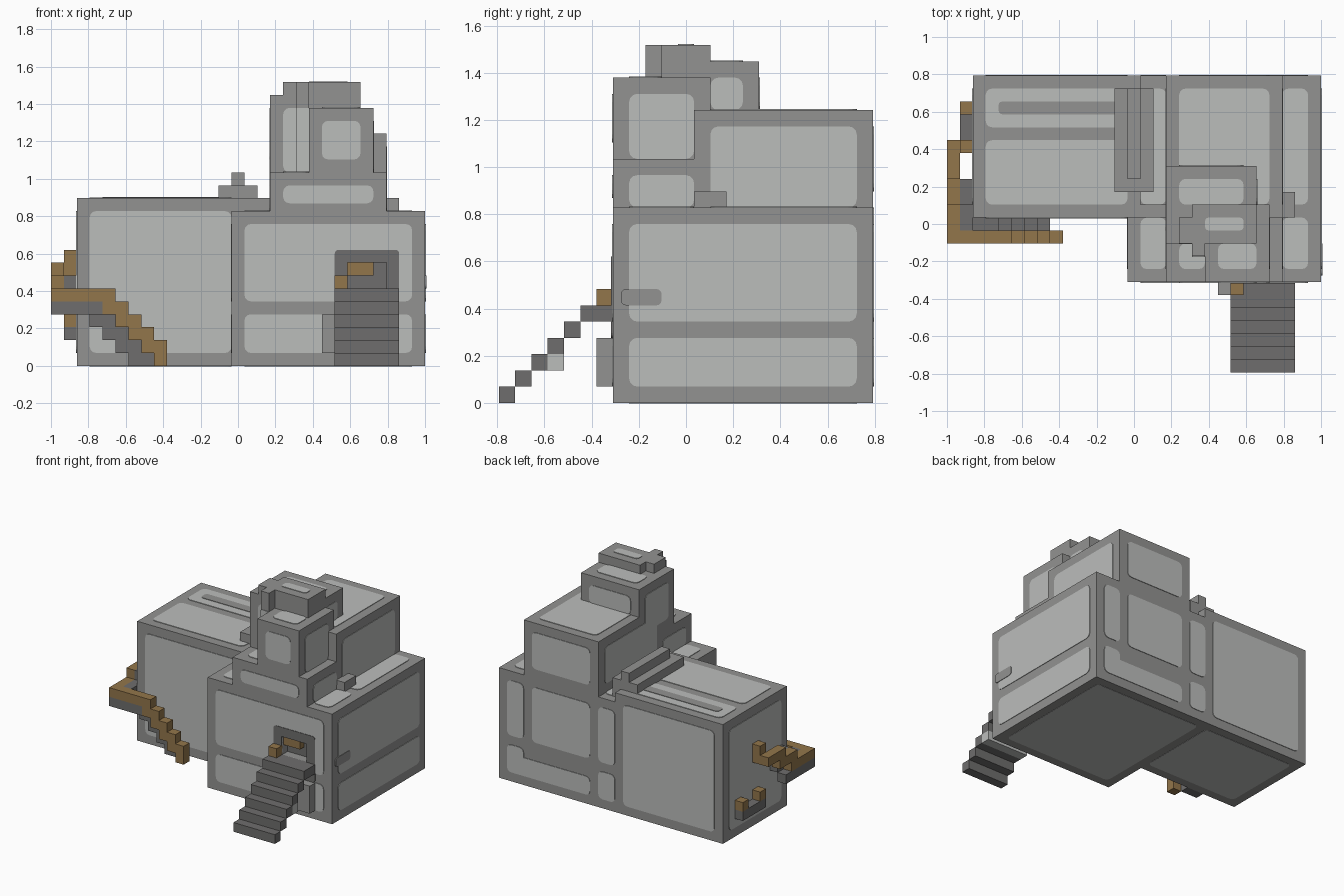
import bpy, bmesh, math
from mathutils import Vector

cube = bpy.data.objects.get("Cube")
if cube:
    bpy.data.objects.remove(cube)

U = 2 / 29                       # one block
ORIGIN = Vector((14.5, 11.5, 0))
THIN = 0.06                      # plate thickness in blocks


def material(name, r, g, b):
    m = bpy.data.materials.new(name)
    m.use_nodes = True
    m.diffuse_color = (r, g, b, 1)
    m.node_tree.nodes["Principled BSDF"].inputs["Base Color"].default_value = (r, g, b, 1)
    return m


LIGHT = material("light stone", .50, .51, .50)
MID = material("grey stone", .29, .29, .285)
DARK = material("dark stone", .158, .155, .153)
WOOD = material("brown wood", .29, .18, .07)


def finish(bm, name, mat):
    bmesh.ops.recalc_face_normals(bm, faces=bm.faces)
    for v in bm.verts:
        v.co = (v.co - ORIGIN) * U
    mesh = bpy.data.meshes.new(name)
    bm.to_mesh(mesh)
    bm.free()
    mesh.materials.append(mat)
    ob = bpy.data.objects.new(name, mesh)
    bpy.context.collection.objects.link(ob)
    return ob


def box(name, mat, x, y, z):
    """Box from three (low, high) spans counted in blocks."""
    bm = bmesh.new()
    bmesh.ops.create_cube(bm, size=1)
    for v in bm.verts:
        v.co = Vector([(s[0] + s[1]) / 2 + c * (s[1] - s[0]) for s, c in zip((x, y, z), v.co)])
    return finish(bm, name, mat)


def plate(name, side, at, a, b, mat=LIGHT, thick=THIN, r=.5):
    """Thin round-cornered plate on a wall; side is like '-y' or '+z'."""
    axis = "xyz".index(side[1])
    sign = 1 if side[0] == "+" else -1
    bm = bmesh.new()
    ring = []
    corners = ((a[1], b[1], -1, -1), (a[0], b[1], 1, -1), (a[0], b[0], 1, 1), (a[1], b[0], -1, 1))
    for q, (ca, cb, da, db) in enumerate(corners):
        for step in range(4):
            t = (q + step / 3) * math.pi / 2
            p = [ca + da * r + r * math.cos(t), cb + db * r + r * math.sin(t)]
            p.insert(axis, at)
            ring.append(bm.verts.new(p))
    face = bm.faces.new(ring)
    out = bmesh.ops.extrude_face_region(bm, geom=[face])["geom"]
    for v in out:
        if isinstance(v, bmesh.types.BMVert):
            v.co[axis] += sign * thick
    return finish(bm, name, mat)


# Main masses
box("left_wing", MID, (2, 15), (12, 23), (0, 13))
box("wing_link", MID, (15, 17), (12, 13), (11, 13))
hall = box("main_hall", MID, (14, 29), (7, 23), (0, 12))
box("upper_hall", MID, (17, 26), (12, 23), (12, 18))
box("front_tier", MID, (17, 26), (7, 12), (12, 15))
box("tower", MID, (20, 25), (7, 13), (15, 20))
box("tower_rear", MID, (17, 24), (10, 16), (15, 21))
box("tower_cap", MID, (19, 24), (10, 13), (20, 22))
box("tower_post", MID, (19, 20), (9, 10), (15, 22))
box("cap_notch", MID, (18, 19), (10, 12), (20, 22))
box("roof_base", MID, (13, 16), (14, 22), (12, 14))
box("roof_ridge", MID, (14, 15), (15, 22), (14, 15))
box("roof_stub", MID, (26, 27), (12, 14), (12, 13))

# Front panels
plate("wing_front_panel", "-y", 12, (3, 14), (1, 12))
plate("hall_front_panel", "-y", 7, (15, 28), (5, 11))
plate("hall_front_low_panel", "-y", 7, (15, 28), (1, 4))
plate("tier_front_panel", "-y", 7, (18, 25), (12.6, 14))
plate("tower_front_panel", "-y", 7, (21, 24), (16, 19))
plate("recess_panel", "-y", 10, (18, 20), (15, 20))
plate("post_panel", "-y", 9, (19, 20), (15, 20), r=.1)

# Right-hand panels
plate("hall_side_panel", "+x", 29, (8, 22), (5, 11))
plate("hall_side_low_panel", "+x", 29, (8, 22), (1, 4))
plate("hall_side_notch", "+x", 29, (7.5, 10), (6, 7), MID, THIN + .05, .3)
plate("upper_side_panel", "+x", 26, (13, 22), (12, 17))
plate("tier_side_panel", "+x", 26, (8, 12), (12, 14))
plate("tower_side_panel", "+x", 25, (8, 12), (15, 19))
plate("rear_side_panel", "+x", 24, (13, 15), (18, 20))

# Left-hand panels
plate("wing_side_panel", "-x", 2, (13, 22), (1, 12))
for low, high in ((1, 4), (5, 11)):
    plate("hall_left_panel", "-x", 14, (8, 12), (low, high))
plate("upper_left_panel", "-x", 17, (13, 22), (13, 17))
plate("tier_left_panel", "-x", 17, (8, 12), (12, 14))
plate("rear_left_panel", "-x", 17, (11, 15), (16, 20))

# Back panels
plate("wing_back_panel", "+y", 23, (3, 14), (1, 12))
plate("upper_back_panel", "+y", 23, (18, 25), (13, 17))
for name, span in (("link", (15, 17)), ("hall", (18, 25)), ("corner", (26, 28))):
    plate(name + "_back_panel", "+y", 23, span, (5, 11))
plate("link_back_low_panel", "+y", 23, (15, 17), (1, 4))
plate("hall_back_low_panel", "+y", 23, (18, 28), (1, 3))
plate("corner_back_low_panel", "+y", 23, (26, 28), (1, 4))
plate("rear_back_panel", "+y", 16, (18, 23), (18, 20))

# Roof panels
plate("wing_roof_front_panel", "+z", 13, (3, 14), (13, 18))
plate("wing_roof_back_panel", "+z", 13, (3, 14), (19, 22))
plate("wing_roof_stripe", "+z", 13, (4, 14), (20, 21), MID, THIN + .05, .3)
plate("link_roof_panel", "+z", 12, (15, 17), (13, 22))
plate("hall_left_roof_panel", "+z", 12, (15, 17), (8, 12))
plate("hall_right_roof_panel", "+z", 12, (26, 28), (13, 22))
plate("hall_corner_roof_panel", "+z", 12, (26, 28), (8, 12))
plate("upper_roof_panel", "+z", 18, (18, 25), (13, 22))
plate("tier_roof_panel", "+z", 15, (18, 20), (8, 10))
plate("rear_roof_panel", "+z", 21, (18, 23), (13, 15))
plate("tower_roof_panel", "+z", 20, (21, 24), (8, 10))
plate("cap_roof_panel", "+z", 22, (20, 23), (11, 12), r=.3)

# Underside panels
plate("hall_base_panel", "-z", THIN, (15, 28), (8, 22), thick=THIN + .03)
plate("wing_base_panel", "-z", THIN, (3, 14), (13, 22), thick=THIN + .03)

# Doorway with a carved recess
surround = plate("door_surround", "-y", 7, (22, 27), (4, 9), DARK, THIN + .05, .3)
cutter = box("door_cutter", DARK, (23, 26), (5, 8), (6, 8))
cutter.hide_render = True
cutter.hide_viewport = True
cutter.display_type = "WIRE"
for ob in (hall, surround, bpy.data.objects["hall_front_panel"]):
    cut = ob.modifiers.new("recess", "BOOLEAN")
    cut.object = cutter
    cut.solver = "EXACT"
box("door_back", DARK, (23, 26), (7.9, 8), (6, 8))
box("door_beam", WOOD, (23, 25), (7.2, 7.9), (7, 8))
box("door_block", WOOD, (22, 23), (6, 7), (6, 7))

# Front stairs
for i in range(6):
    box("front_step", DARK, (22, 27), (i, i + 1 + (i == 5)), (i, i + 1))
box("step_support", LIGHT, (22, 27), (3, 4), (2, 3))
box("stair_footing", MID, (21, 27), (6, 7), (1, 4))

# Side stairs wrapping the left wing: dark treads behind a wooden rail
box("side_landing", DARK, (0, 4), (11, 12), (4, 5))
box("landing_edge", DARK, (0, 4), (10, 11), (4, 5))
box("landing_rail", WOOD, (0, 5), (10, 11), (5, 6))
for i in range(5):
    top = 5 - i
    box("side_step", DARK, (3 + i, 4 + i), (11, 12), (max(top - 2, 0), top))
    box("side_rail", WOOD, (4 + i, 5 + i), (10, 11), (top - 1, top + 1))
box("rail_foot", WOOD, (8, 9), (10, 11), (0, 1))

# Upper flight along the outer wall
box("outer_rail_low", WOOD, (0, 1), (11, 14), (5, 6))
box("outer_rail_mid", WOOD, (0, 1), (13, 16), (6, 7))
box("outer_rail_high", WOOD, (0, 1), (15, 18), (7, 8))
box("outer_rail_end", WOOD, (1, 2), (17, 18), (7, 9))
box("outer_step_low", DARK, (1, 2), (11, 13), (4, 6))
box("outer_step_high", DARK, (1, 2), (13, 15), (5, 7))
box("outer_edge", DARK, (0, 1), (11, 15), (4, 5))

# Lower wall ledge
box("ledge_base", DARK, (1, 2), (17, 21), (2, 3))
for start in (17, 20):
    box("ledge_block", WOOD, (1, 2), (start, start + 1), (3, 4))
